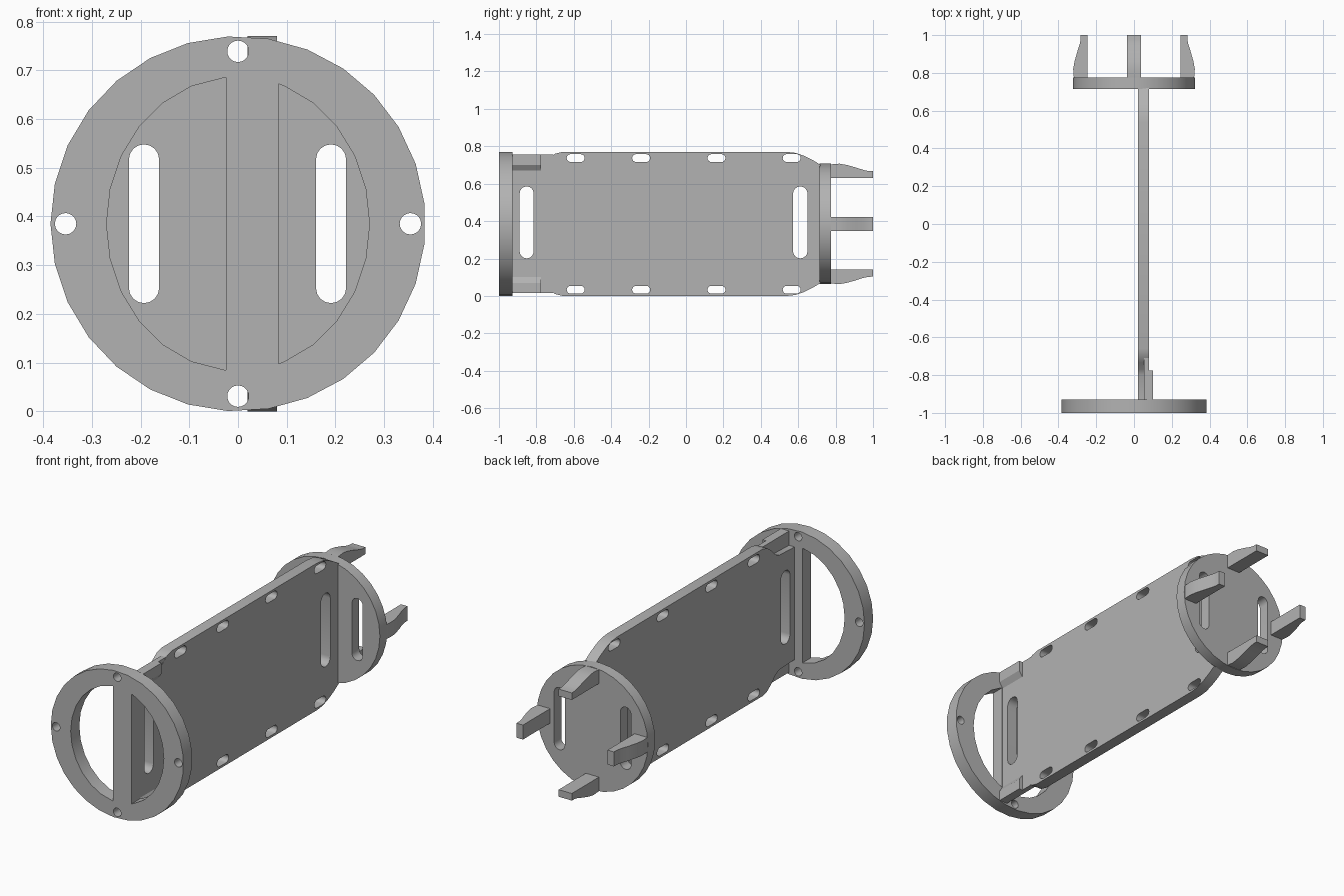
import bpy, bmesh
from math import cos, sin, pi, radians
from mathutils import Vector

cube = bpy.data.objects.get("Cube")
if cube:
    bpy.data.objects.remove(cube, do_unlink=True)

MID = 0.385  # height of the long axis
grey = bpy.data.materials.new("matte_grey")
grey.use_nodes = True
grey.diffuse_color = (0.45, 0.45, 0.45, 1)
grey.node_tree.nodes["Principled BSDF"].inputs["Base Color"].default_value = grey.diffuse_color


def prism(name, outline, axis, lo, hi):
    """Extrude a 2D outline along x (outline = y, z), y (x, z) or z (x, y)."""
    place = {"x": lambda a, b, d: (d, a, b),
             "y": lambda a, b, d: (a, d, b),
             "z": lambda a, b, d: (a, b, d)}[axis]
    bm = bmesh.new()
    face = bm.faces.new([bm.verts.new(place(a, b, lo)) for a, b in outline])
    new = bmesh.ops.extrude_face_region(bm, geom=[face])["geom"]
    shift = Vector(place(0, 0, hi - lo))
    bmesh.ops.translate(bm, vec=shift, verts=[v for v in new if isinstance(v, bmesh.types.BMVert)])
    bmesh.ops.recalc_face_normals(bm, faces=bm.faces)
    mesh = bpy.data.meshes.new(name)
    bm.to_mesh(mesh)
    bm.free()
    mesh.materials.append(grey)
    ob = bpy.data.objects.new(name, mesh)
    bpy.context.collection.objects.link(ob)
    return ob


def ellipse(a, b, rx, rz, n, start=0.0):
    return [(a + rx * cos(start + 2 * pi * i / n), b + rz * sin(start + 2 * pi * i / n)) for i in range(n)]


def slot(a, b, w, h, n=8):
    """Stadium outline centred on (a, b)."""
    r = min(w, h) / 2
    turn = 0 if h > w else -pi / 2
    pts = []
    for side in (1, -1):
        da, db = (0, side * (h / 2 - r)) if h > w else (side * (w / 2 - r), 0)
        first = turn + (0 if side > 0 else pi)
        pts += [(a + da + r * cos(first + pi * i / n), b + db + r * sin(first + pi * i / n)) for i in range(n + 1)]
    return pts


def flip(outline):
    return [(a, 2 * MID - b) for a, b in outline]


def cut(ob, outlines, axis, lo, hi):
    for outline in outlines:
        cutter = prism("cutter", outline, axis, lo, hi)
        cutter.hide_render = True
        mod = ob.modifiers.new("cut", "BOOLEAN")
        mod.operation, mod.solver, mod.object = "DIFFERENCE", "EXACT", cutter
        bpy.context.view_layer.objects.active = ob
        bpy.ops.object.modifier_apply(modifier=mod.name)
        bpy.data.objects.remove(cutter, do_unlink=True)


# Front ring: two bow-shaped openings leave a bar across the middle
ring = prism("front_ring", ellipse(0, MID, 0.385, 0.385, 29, pi), "y", -1, -0.928)
opening = ellipse(0, MID, 0.27, 0.302, 26)


def bow(edge, side):
    z = 0.302 * (1 - (edge / 0.27) ** 2) ** 0.5
    arc = [p for p in opening if side * (p[0] - edge) > 0.01]
    arc.sort(key=lambda p: p[1])
    return [(edge, MID - z)] + arc + [(edge, MID + z)]


holes = [ellipse(a, b, 0.022, 0.022, 20) for a, b in ((0.354, MID), (-0.354, MID), (0, MID + 0.354), (0, MID - 0.354))]
cut(ring, [bow(-0.025, -1), bow(0.083, 1)] + holes, "y", -1.1, -0.8)

# Rear disc with two upright slots
disc = prism("rear_disc", ellipse(0, MID, 0.322, 0.322, 32), "y", 0.715, 0.775)
cut(disc, [slot(x, MID, 0.062, 0.326) for x in (-0.193, 0.191)], "y", 0.6, 0.9)

# Long plate with rounded corners, end slots and edge slots
upper = [(0.72, 0.70), (0.68, 0.725), (0.63, 0.75), (0.585, 0.765), (0.54, 0.77),
         (-0.66, 0.77), (-0.70, 0.76), (-0.735, 0.735), (-0.77, 0.70), (-0.80, 0.685), (-0.93, 0.68)]
plate = prism("long_plate", upper + flip(upper)[::-1], "x", 0.02, 0.08)
slots = [slot(-0.852, 0.393, 0.075, 0.385), slot(0.611, 0.393, 0.078, 0.385)]
slots += [slot(y, MID + s * 0.352, 0.096, 0.042) for y in (-0.59, -0.24, 0.163, 0.565) for s in (1, -1)]
cut(plate, slots, "x", -0.1, 0.2)

# Corner fillers and wedge tabs joining the plate to the ring
filler = [(-0.93, 0.66), (-0.93, 0.755), (-0.71, 0.755), (-0.71, 0.66)]
wedge = [(0.055, 0.67), (0.08, 0.67), (0.1, 0.70), (0.1, 0.755), (0.055, 0.755)]
parts = [ring, disc, plate]
for where, change in (("upper", list), ("lower", flip)):
    parts.append(prism(where + "_corner", change(filler), "x", 0.052, 0.0795))
    parts.append(prism(where + "_tab", change(wedge), "y", -0.93, -0.775))

# Four tapering prongs on the rear disc
taper = [(0.245, 0.77), (0.318, 0.77), (0.322, 0.82), (0.315, 0.86), (0.301, 0.91),
         (0.288, 0.95), (0.283, 0.975), (0.282, 1.0), (0.245, 1.0)]
for i, name in enumerate(("left", "upper", "right", "lower")):
    prong = prism(name + "_prong", taper, "z", -0.038, 0.038)
    prong.rotation_euler.y = -i * pi / 2
    prong.location.z = MID
    parts.append(prong)

# Smooth curved walls, keep hard edges
bpy.ops.object.select_all(action="DESELECT")
for ob in parts:
    ob.select_set(True)
bpy.context.view_layer.objects.active = ring
bpy.ops.object.shade_smooth_by_angle(angle=radians(30))
